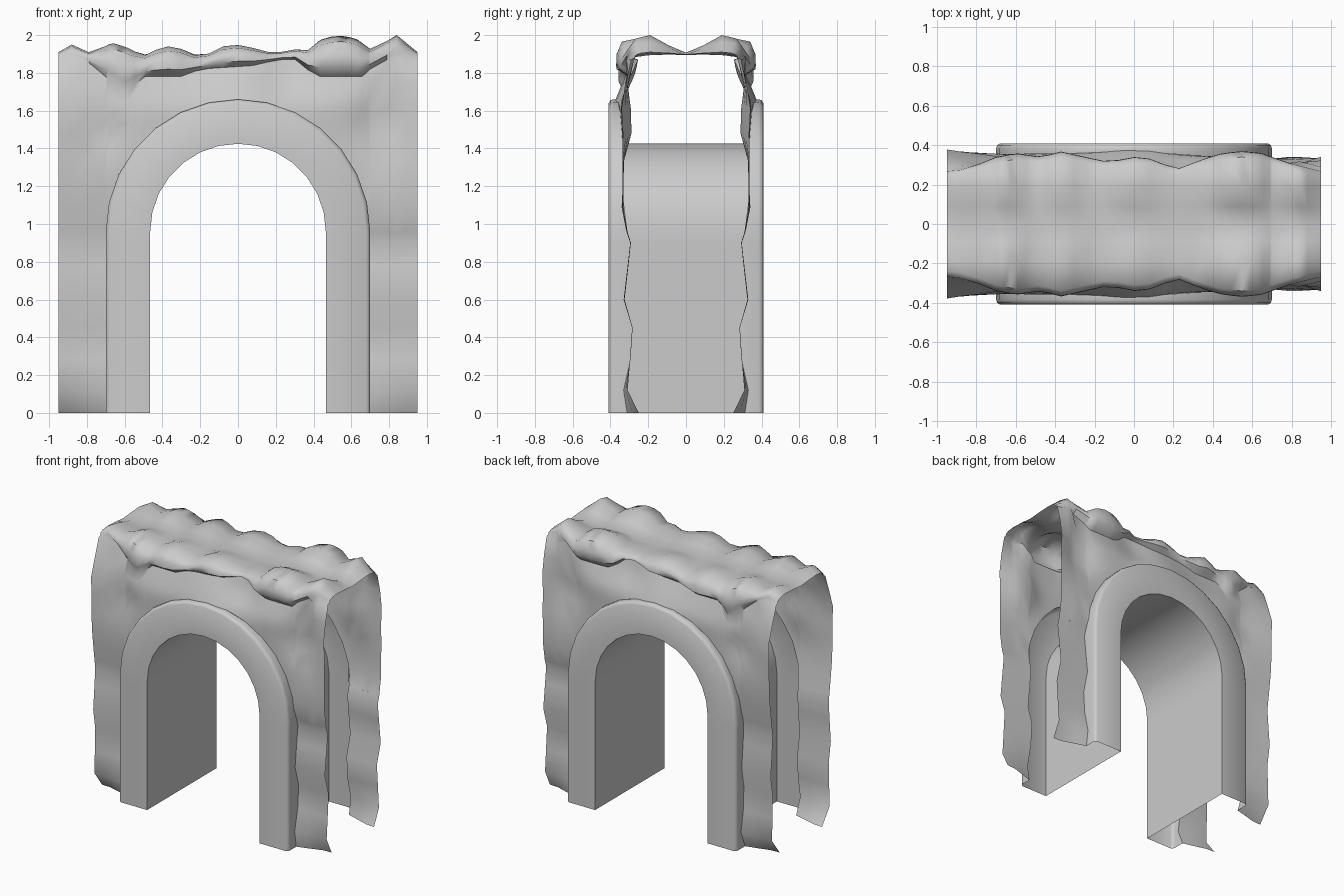
import bpy, math

if "Cube" in bpy.data.objects:
    bpy.data.objects.remove(bpy.data.objects["Cube"])

R_IN, R_OUT, SPRING = 0.465, 0.70, 0.96
TRIM_Y = 0.41
LEG_Z = [0, 0.12, 0.28, 0.45, 0.6, 0.78, 0.9]
N_ARCH = 14


def interp(table, t):
    """Piecewise linear lookup in a list of (t, value)."""
    if t <= table[0][0]:
        return table[0][1]
    for (a, u), (b, v) in zip(table, table[1:]):
        if t <= b:
            return u + (v - u) * (t - a) / (b - a)
    return table[-1][1]


# Stone profiles: wall depth at both ends, then crest height, lump underside, lump depth along x
RIGHT = [(0, .25), (.1, .31), (.45, .285), (.6, .33), (.9, .295), (1.02, .33), (1.4, .34), (1.65, .355), (1.9, .27)]
LEFT = [(0, .25), (.12, .34), (.45, .33), (.6, .355), (.9, .33), (1.2, .37), (1.6, .38), (1.9, .28)]
CREST = [(-.95, 1.91), (-.88, 1.95), (-.77, 1.90), (-.67, 1.96), (-.6, 1.94), (-.5, 1.89), (-.4, 1.94),
         (-.33, 1.94), (-.2, 1.88), (-.05, 1.955), (.05, 1.94), (.2, 1.90), (.28, 1.93), (.36, 1.91),
         (.42, 1.97), (.52, 2.0), (.62, 1.985), (.71, 1.92), (.84, 2.0), (.95, 1.91)]
UNDER = [(-.95, 1.86), (-.87, 1.89), (-.78, 1.85), (-.6, 1.69), (-.5, 1.78), (-.3, 1.78), (-.2, 1.82),
         (.1, 1.84), (.2, 1.87), (.34, 1.87), (.39, 1.78), (.66, 1.78), (.75, 1.87), (.95, 1.87)]
LUMP = [(-.95, .27), (-.85, .28), (-.7, .34), (-.6, .36), (-.47, .34), (-.38, .37), (-.2, .33), (-.13, .315),
        (0, .34), (.1, .33), (.21, .275), (.35, .33), (.45, .36), (.55, .37), (.65, .36), (.75, .32), (.95, .27)]
# Hollows and swellings of the wall: x, z, radius, amount
DENTS = [(.77, 1.55, .14, -.07), (-.72, 1.5, .12, -.04), (.7, 0, .12, .07), (-.7, 0, .12, .06),
         (0, 1.64, .22, .035), (.25, 1.78, .12, -.03), (-.8, .7, .1, -.015), (.8, 1.05, .1, .015)]


def wall_depth(x, z):
    t = (x + .95) / 1.9
    d = interp(LEFT, z) * (1 - t) + interp(RIGHT, z) * t
    d -= .018 * max(0, 1 - (x / .95) ** 2)
    for cx, cz, r, amount in DENTS:
        d += amount * math.exp(-((x - cx) ** 2 + (z - cz) ** 2) / r ** 2)
    return d


def make_sheet(name, columns, angle=40):
    """Loft quads through columns of points, then mirror front to back."""
    verts, faces, n = [], [], 0
    for cols in columns:
        m = len(cols[0])
        for c in cols:
            verts += c
        for i in range(len(cols) - 1):
            for j in range(m - 1):
                a = n + i * m + j
                faces.append((a, a + m, a + m + 1, a + 1))
        n += len(cols) * m
    me = bpy.data.meshes.new(name)
    me.from_pydata(verts, [], faces)
    ob = bpy.data.objects.new(name, me)
    bpy.context.collection.objects.link(ob)
    bpy.ops.object.select_all(action='DESELECT')
    ob.select_set(True)
    bpy.context.view_layer.objects.active = ob
    bpy.ops.object.mode_set(mode='EDIT')
    bpy.ops.mesh.select_all(action='SELECT')
    bpy.ops.mesh.remove_doubles(threshold=0.0005)
    bpy.ops.mesh.normals_make_consistent(inside=False)
    bpy.ops.object.mode_set(mode='OBJECT')
    mod = ob.modifiers.new("front_back", 'MIRROR')
    mod.use_axis = (False, True, False)
    bpy.ops.object.modifier_apply(modifier=mod.name)
    bpy.ops.object.shade_smooth_by_angle(angle=math.radians(angle))
    return ob


# Arch trim with its tunnel lining: one cross-section carried up, over and down
def trim_section(cz, dx, dz):
    def at(r, y):
        return (dx * r, y, cz + dz * r)
    x, _, z = at(R_OUT, 0)
    return [at(R_IN, 0), at(R_IN, -TRIM_Y), at(R_OUT - .02, -TRIM_Y),
            at(R_OUT - .005, -TRIM_Y + .01), at(R_OUT, -TRIM_Y + .025), (x, -wall_depth(x, z), z)]


angles = [math.pi * (1 - i / N_ARCH) for i in range(N_ARCH + 1)]
path = [trim_section(z, -1, 0) for z in LEG_Z]
path += [trim_section(SPRING, math.cos(a), math.sin(a)) for a in angles]
path += [trim_section(z, 1, 0) for z in reversed(LEG_Z)]
make_sheet("arch_trim", [path], 50)


# Rock wall: two side strips below the spring line, and one sheet above that rolls over the top
def pier(side):
    return [[(side * x, -wall_depth(side * x, z), z) for z in LEG_Z + [SPRING]] for x in (.95, .88, .79, .70)]


def upper_column(x, z0):
    under, crest, lump = interp(UNDER, x), interp(CREST, x), interp(LUMP, x)
    col = []
    for i in range(8):
        z = z0 + (under - z0) * i / 7
        d = wall_depth(x, z)
        if i == 7:
            d = min(d, lump - .015) if abs(x) < .8 else lump + .02
        col.append((x, -d, z))
    h = crest - under
    col += [(x, -lump, under + .25 * h), (x, -lump + .002, under + .55 * h), (x, -lump + .03, under + .86 * h),
            (x, -.19, crest), (x, -.09, 1.90 + .45 * (crest - 1.90)), (x, 0, 1.895 + .12 * (crest - 1.9))]
    return col


upper = [upper_column(x, SPRING) for x in (-.95, -.88, -.79)]
for i, a in enumerate(angles):
    x, z = R_OUT * math.cos(a), SPRING + R_OUT * math.sin(a)
    if 0 < i:
        # extra column midway along each arch facet
        upper.append(upper_column((x + px) / 2, (z + pz) / 2))
    upper.append(upper_column(x, z))
    px, pz = x, z
upper += [upper_column(x, SPRING) for x in (.79, .84, .88, .95)]
make_sheet("rock_wall", [pier(-1), pier(1), upper], 55)
